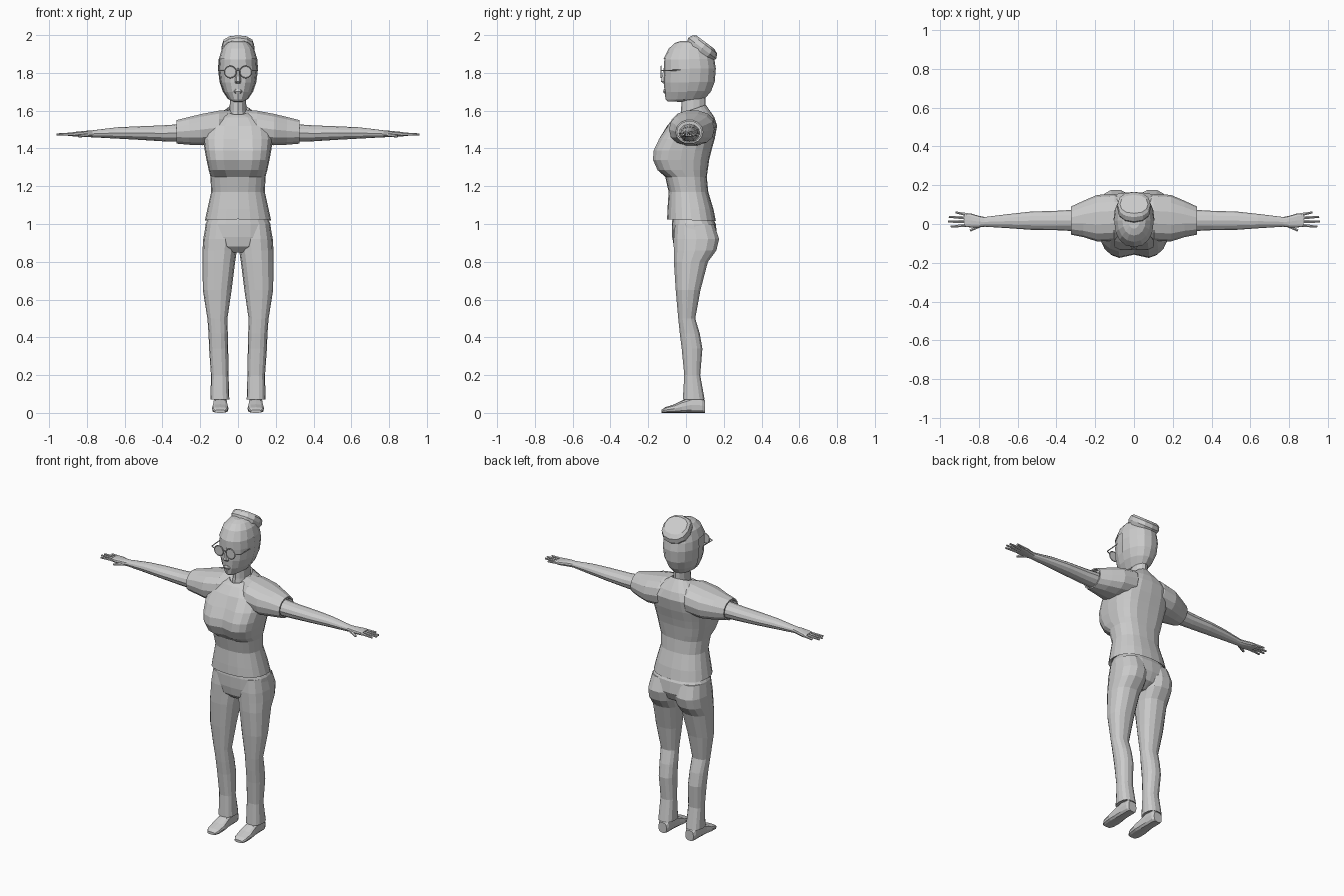
import bpy, bmesh, math
from mathutils import Vector

grey = bpy.data.materials.new("plain grey")
grey.diffuse_color = (0.6, 0.6, 0.6, 1)


def finish(name, bm, mirror=False):
    bmesh.ops.recalc_face_normals(bm, faces=bm.faces)
    me = bpy.data.meshes.new(name)
    bm.to_mesh(me)
    bm.free()
    me.materials.append(grey)
    ob = bpy.data.objects.new(name, me)
    bpy.context.collection.objects.link(ob)
    if mirror:
        ob.modifiers.new("mirror", 'MIRROR').use_clip = False
    return ob


def loft(name, rings, n=12, axis='z', mirror=False, shape=None):
    """Rings: (position on axis, u0, u1, v0, v1, squareness, tilt)."""
    bm = bmesh.new()
    loops = []
    for t, u0, u1, v0, v1, *rest in rings:
        p = rest[0] if rest else 2
        tilt = rest[1] if len(rest) > 1 else 0
        loop = []
        for k in range(n):
            a = math.tau * k / n
            c, s = math.cos(a), math.sin(a)
            cu = math.copysign(abs(c) ** (2 / p), c) * (u1 - u0) / 2
            sv = math.copysign(abs(s) ** (2 / p), s) * (v1 - v0) / 2
            u, v, w = (u0 + u1) / 2 + cu, (v0 + v1) / 2 + sv, t + tilt * sv
            co = {'z': (u, v, w), 'x': (w, u, v), 'y': (u, w, v)}[axis]
            loop.append(bm.verts.new(co))
        loops.append(loop)
    for a, b in zip(loops, loops[1:]):
        for k in range(n):
            j = (k + 1) % n
            bm.faces.new((a[k], a[j], b[j], b[k]))
    bm.faces.new(loops[0])
    bm.faces.new(loops[-1])
    if shape:
        shape(bm)
    return finish(name, bm, mirror)


def rod(name, a, b, r, n=6, mirror=False, tip=1.0):
    """Straight tapered bar between two points."""
    a, b = Vector(a), Vector(b)
    bm = bmesh.new()
    bmesh.ops.create_cone(bm, cap_ends=True, segments=n, radius1=r, radius2=r * tip, depth=(b - a).length)
    q = (b - a).to_track_quat('Z', 'Y')
    for v in bm.verts:
        v.co = q @ v.co + (a + b) / 2
    return finish(name, bm, mirror)


# Shirt body, with a soft centre cleft in the chest
def chest_cleft(bm):
    for v in bm.verts:
        if abs(v.co.x) < 0.01 and v.co.y < -0.1 and 1.27 < v.co.z < 1.48:
            v.co.y += 0.022


loft("shirt_body", [
    (1.035, -.155, .155, -.085, .14, 2.4, -.04),
    (1.02, -.175, .175, -.1, .158, 2.4, -.04),
    (1.08, -.162, .162, -.098, .145, 2.4),
    (1.17, -.142, .142, -.092, .118, 2.4),
    (1.25, -.146, .146, -.11, .11, 2.6),
    (1.285, -.155, .155, -.155, .115, 2.9),
    (1.34, -.167, .167, -.18, .123, 3),
    (1.39, -.176, .176, -.176, .135, 2.9),
    (1.45, -.185, .185, -.148, .152, 2.7),
    (1.52, -.18, .18, -.1, .165, 2.5),
    (1.565, -.135, .135, -.062, .15, 2.4),
    (1.605, -.06, .06, -.045, .105, 2, .35),
    (1.575, -.05, .05, -.03, .09, 2, .35)], n=20, shape=chest_cleft)

# Short sleeves with a recessed cuff
loft("sleeve", [
    (.03, -.03, .12, 1.46, 1.605),
    (.10, -.085, .155, 1.42, 1.602, 2.3),
    (.19, -.09, .15, 1.415, 1.585, 2.3),
    (.26, -.068, .12, 1.418, 1.568, 2.2),
    (.325, -.055, .09, 1.424, 1.552),
    (.325, -.047, .082, 1.432, 1.544),
    (.30, -.047, .082, 1.432, 1.544)], n=14, axis='x', mirror=True)

# Bare arm and palm
loft("arm", [
    (.28, -.038, .075, 1.434, 1.53),
    (.40, -.032, .068, 1.438, 1.522),
    (.53, -.03, .064, 1.446, 1.517),
    (.64, -.022, .052, 1.452, 1.512),
    (.77, -.014, .036, 1.459, 1.496),
    (.80, -.018, .042, 1.46, 1.494, 2.4),
    (.84, -.018, .054, 1.462, 1.49, 2.8),
    (.875, -.014, .056, 1.464, 1.487, 3)], n=12, axis='x', mirror=True)

# Fingers and thumb
for i, (y, tip_x, tip_y) in enumerate([(-.006, .945, -.014), (.013, .96, .012), (.031, .955, .037), (.048, .92, .06)]):
    rod("finger_%d" % (i + 1), (.86, y, 1.476), (tip_x, tip_y, 1.474), .0095, mirror=True, tip=.6)
rod("thumb", (.79, -.006, 1.474), (.845, -.034, 1.464), .011, mirror=True, tip=.6)

# Trousers: hips and two legs
loft("trouser_hips", [
    (1.04, -.15, .15, -.07, .135, 2.5),
    (1.0, -.172, .172, -.075, .158, 2.5),
    (.93, -.178, .178, -.073, .165, 2.4),
    (.88, -.15, .15, -.064, .14, 2.3),
    (.85, -.07, .07, -.035, .09)], n=20)

loft("trouser_leg", [
    (1.0, .01, .17, -.06, .15, 2.4),
    (.92, .003, .184, -.068, .178, 2.4),
    (.86, .006, .188, -.067, .163, 2.4),
    (.80, .015, .188, -.066, .118, 2.4),
    (.65, .034, .186, -.056, .078, 2.3),
    (.50, .056, .162, -.042, .05, 2.3),
    (.42, .054, .156, -.034, .074, 2.3),
    (.34, .052, .153, -.024, .088, 2.3),
    (.20, .05, .143, -.01, .076, 2.4),
    (.07, .046, .146, -.018, .1, 2.6),
    (.075, .055, .138, -.01, .09, 2.6)], n=14, mirror=True)

# Shoes and ankles
loft("shoe", [
    (-.13, .068, .122, 0, .016, 3),
    (-.11, .055, .135, 0, .03, 3),
    (-.06, .05, .138, 0, .046, 3),
    (-.02, .054, .134, 0, .066, 3),
    (.03, .057, .131, 0, .085, 3),
    (.085, .058, .13, 0, .08, 3),
    (.1, .066, .122, 0, .065, 3)], n=12, axis='y', mirror=True)

# Neck
loft("neck", [
    (1.53, -.055, .055, -.035, .10),
    (1.60, -.044, .044, -.026, .103),
    (1.70, -.043, .043, -.022, .105)], n=12)

# Head and a hair shell that leaves the face open
head = [
    (1.648, -.026, .026, -.098, -.03, 2.2, -.05),
    (1.66, -.05, .05, -.108, .095, 2.0),
    (1.70, -.076, .076, -.114, .128, 2.1),
    (1.75, -.093, .093, -.117, .147, 2.2),
    (1.82, -.101, .101, -.116, .153, 2.2),
    (1.87, -.097, .097, -.115, .145, 2.2),
    (1.925, -.08, .08, -.088, .122, 2.2),
    (1.955, -.055, .055, -.055, .09, 2.1),
    (1.967, -.025, .025, -.02, .05)]
loft("head", head, n=16)


def open_face(bm):
    faces = [f for f in bm.faces if (c := f.calc_center_median()).z < 1.67 or (c.z < 1.88 and c.y < -.01)]
    bmesh.ops.delete(bm, geom=faces, context='FACES')


loft("hair", [(t + .003, a - .005, b + .005, c - .004, d + .005, *r) for t, a, b, c, d, *r in head],
     n=16, shape=open_face)

# Tilted hair bun
loft("hair_bun", [
    (1.89, -.07, .07, -.005, .115, 2.2, -.7),
    (1.93, -.088, .088, .012, .16, 2.3, -.75),
    (1.95, -.085, .085, .035, .165, 2.3, -.75),
    (1.963, -.072, .072, .055, .15, 2.3, -.75)], n=12)

# Nose and lips
loft("nose", [
    (1.745, -.014, .014, -.122, -.1),
    (1.755, -.017, .017, -.136, -.1),
    (1.825, -.007, .007, -.119, -.1)], n=6)
loft("lips", [
    (1.69, -.014, .014, -.116, -.1),
    (1.702, -.024, .024, -.121, -.1),
    (1.715, -.012, .012, -.117, -.1)], n=8)

# Spectacles: round rims, lenses, bridge and side arms
bm = bmesh.new()
n, m = 16, 4
grid = [[bm.verts.new((.041 + (.031 + .003 * math.cos(b)) * math.cos(a), -.132 + .003 * math.sin(b),
                       1.805 + (.031 + .003 * math.cos(b)) * math.sin(a)))
         for b in (math.tau * j / m for j in range(m))]
        for a in (math.tau * i / n for i in range(n))]
for i in range(n):
    for j in range(m):
        i2, j2 = (i + 1) % n, (j + 1) % m
        bm.faces.new((grid[i][j], grid[i2][j], grid[i2][j2], grid[i][j2]))
finish("spectacle_rim", bm, True)
rod("spectacle_lens", (.041, -.133, 1.805), (.041, -.131, 1.805), .031, n=16, mirror=True)
rod("spectacle_bridge", (-.012, -.132, 1.812), (.012, -.132, 1.812), .003)
rod("spectacle_hinge", (.071, -.132, 1.812), (.1, -.118, 1.812), .003, mirror=True)
rod("spectacle_arm", (.1, -.118, 1.812), (.104, -.03, 1.815), .003, mirror=True)
